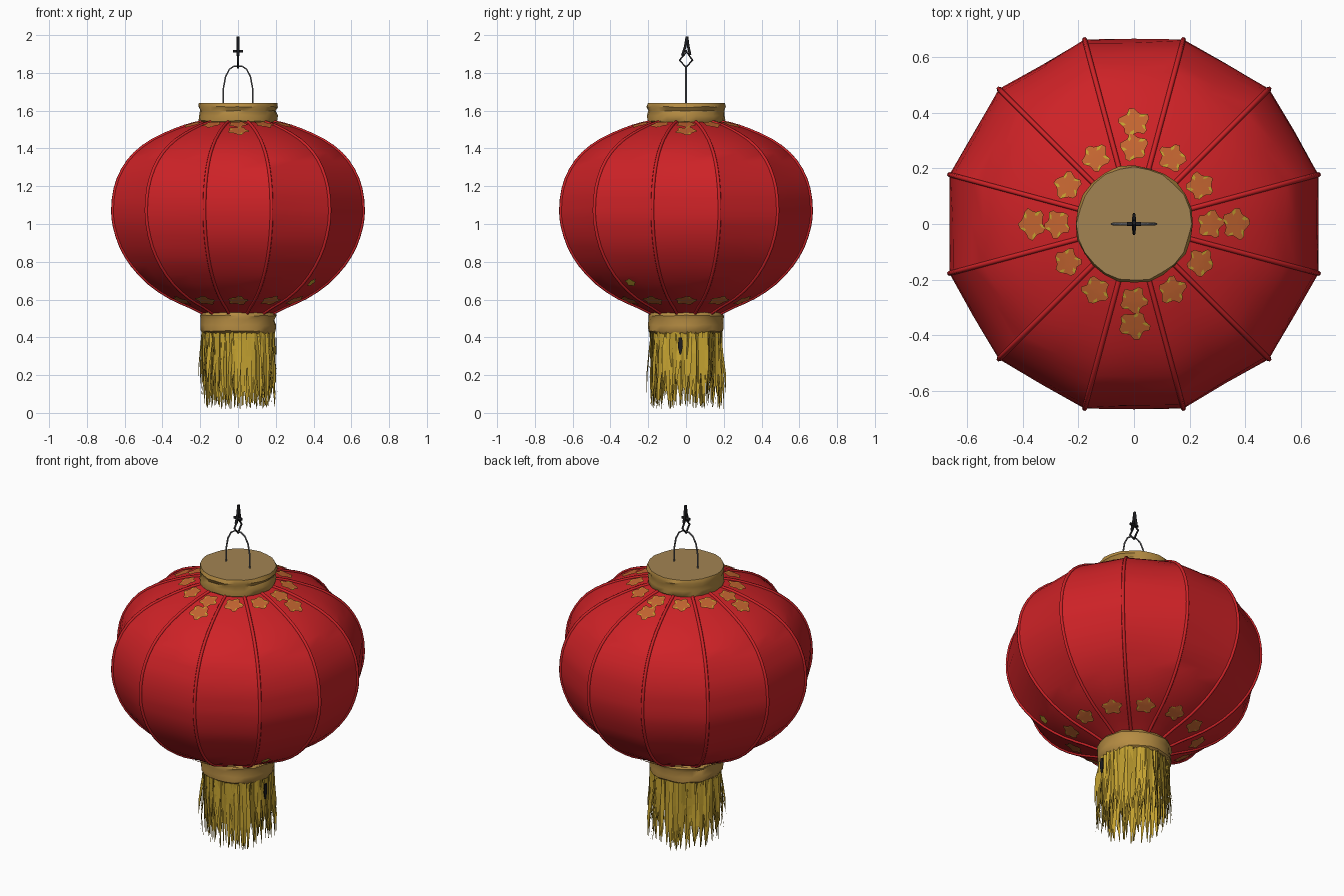
import bpy, bmesh, math, random
from mathutils import Vector

random.seed(7)
cube = bpy.data.objects.get("Cube")
if cube:
    bpy.data.objects.remove(cube)


def material(name, r, g, b):
    m = bpy.data.materials.new(name)
    m.use_nodes = True
    m.diffuse_color = (r, g, b, 1)
    bsdf = m.node_tree.nodes["Principled BSDF"]
    bsdf.inputs["Base Color"].default_value = (r, g, b, 1)
    bsdf.inputs["Roughness"].default_value = 0.7
    return m


RED = material("lantern red", 0.62, 0.016, 0.02)
GOLD = material("band gold", 0.46, 0.26, 0.055)
TAN = material("lid tan", 0.36, 0.23, 0.085)
YELLOW = material("tassel yellow", 0.55, 0.36, 0.03)
ORANGE = material("leaf orange", 0.55, 0.13, 0.03)
GREY = material("wire grey", 0.16, 0.16, 0.17)
BLACK = material("hook black", 0.012, 0.012, 0.014)


def finish(name, bm, mats, angle=None):
    mesh = bpy.data.meshes.new(name)
    bm.to_mesh(mesh)
    bm.free()
    for m in mats:
        mesh.materials.append(m)
    ob = bpy.data.objects.new(name, mesh)
    bpy.context.collection.objects.link(ob)
    if angle:
        bpy.ops.object.select_all(action="DESELECT")
        ob.select_set(True)
        bpy.context.view_layer.objects.active = ob
        bpy.ops.object.shade_smooth_by_angle(angle=math.radians(angle))
    return ob


def loft(bm, rings):
    """Skin closed rings of points, listed from bottom to top."""
    rows = [[bm.verts.new(p) for p in ring] for ring in rings]
    n = len(rows[0])
    for lo, hi in zip(rows, rows[1:]):
        for i in range(n):
            j = (i + 1) % n
            bm.faces.new((lo[i], lo[j], hi[j], hi[i]))
    return rows


def wire(name, paths, radius, mat, cyclic=False):
    cu = bpy.data.curves.new(name, "CURVE")
    cu.dimensions = "3D"
    cu.bevel_depth = radius
    cu.bevel_resolution = 1
    cu.use_fill_caps = True
    for path in paths:
        sp = cu.splines.new("POLY")
        sp.points.add(len(path) - 1)
        for pt, p in zip(sp.points, path):
            pt.co = (*p, 1)
        sp.use_cyclic_u = cyclic
    cu.materials.append(mat)
    ob = bpy.data.objects.new(name, cu)
    bpy.context.collection.objects.link(ob)
    return ob


# Side profile of the lantern: distance to panel middle, height
PROFILE = [(0.17, 0.52), (0.25, 0.56), (0.36, 0.61), (0.47, 0.685), (0.56, 0.78),
           (0.62, 0.88), (0.655, 0.99), (0.663, 1.08), (0.65, 1.19), (0.61, 1.29),
           (0.545, 1.375), (0.45, 1.445), (0.33, 1.5), (0.24, 1.53), (0.17, 1.545)]
SIDES = 12
HALF = math.pi / SIDES


def smooth_profile(pts, steps=2):
    out = []
    for i in range(len(pts) - 1):
        p = [Vector(pts[max(0, min(len(pts) - 1, i + k))]) for k in (-1, 0, 1, 2)]
        for s in range(steps):
            t = s / steps
            out.append(p[1] + 0.5 * t * ((p[2] - p[0]) + t * (2 * p[0] - 5 * p[1] + 4 * p[2] - p[3]
                       + t * (3 * (p[1] - p[2]) + p[3] - p[0]))))
    return out + [Vector(pts[-1])]


OUTLINE = smooth_profile(PROFILE)


def polar(r, a, z):
    return Vector((r * math.cos(a), r * math.sin(a), z))


# Paper body: twelve flat panels, slightly rumpled along their middles
rings = []
for a, z in OUTLINE:
    ring = []
    for i in range(SIDES * 2):
        corner = i % 2
        r = a / math.cos(HALF) if corner else a
        if not corner and a > 0.5:
            r += random.uniform(-0.006, 0.004)
        ring.append(polar(r, i * HALF, z))
    rings.append(ring)
bm = bmesh.new()
loft(bm, rings)
finish("paper_body", bm, [RED], 22)

# Ribs along the panel corners
wire("ribs", [[polar(a / math.cos(HALF), (2 * k + 1) * HALF, z) for a, z in OUTLINE]
              for k in range(SIDES)], 0.009, RED)


# Leaf ornaments lying on the panels
def surface_z(dist, top):
    for (a0, z0), (a1, z1) in zip(OUTLINE, OUTLINE[1:]):
        if (z0 > 1.1) == top and min(a0, a1) <= dist <= max(a0, a1):
            return z0 + (z1 - z0) * (dist - a0) / (a1 - a0)
    return PROFILE[-1][1] if top else PROFILE[0][1]


def leaf(bm, angle, dist, wide, tall, top, shift=0.0, tips=True):
    n = 20
    side = 1 if top else -1

    def place(u, v):
        d = dist + v
        z = surface_z(d, top) + side * 0.009
        return Vector((d * math.cos(angle) - u * math.sin(angle),
                       d * math.sin(angle) + u * math.cos(angle), z))

    rows = []
    for scale in (0.35, 0.7, 1.0):
        row = []
        for i in range(n):
            t = 2 * math.pi * i / n
            k = scale * ((1.0 if i % 4 < 2 else 0.78) + random.uniform(-0.06, 0.06))
            row.append(bm.verts.new(place(shift + wide * k * math.cos(t), tall * k * math.sin(t))))
        rows.append(row)
    hub = bm.verts.new(place(shift, 0))
    for i in range(n):
        j = (i + 1) % n
        bm.faces.new((hub, rows[0][i], rows[0][j]))
        for r, (lo, hi) in enumerate(zip(rows, rows[1:])):
            f = bm.faces.new((lo[i], hi[i], hi[j], lo[j]))
            f.material_index = int(tips and r == 1 and i % 4 == 3)


bm = bmesh.new()
for k in range(SIDES):
    ang = 2 * k * HALF
    leaf(bm, ang, 0.275, 0.052, 0.05, True)
    if k % 3 == 0:
        leaf(bm, ang, 0.365, 0.058, 0.05, True)
    leaf(bm, ang, 0.345, 0.058, 0.045, False)
finish("leaf_ornaments", bm, [ORANGE, YELLOW], 30)
bm = bmesh.new()
leaf(bm, -2 * HALF, 0.485, 0.03, 0.022, False, -0.06, False)
finish("stray_gold_leaf", bm, [YELLOW], 30)


# Gold collars above and below the body, with rumpled cloth sides
def collar(name, profile, lid_z):
    bm = bmesh.new()
    n = 24
    rows = loft(bm, [[polar(r + random.uniform(-0.005, 0.004), 2 * math.pi * i / n,
                            z + random.uniform(-0.004, 0.004) * (z != lid_z)) for i in range(n)]
                     for r, z in profile])
    bm.faces.new(rows[-1]).material_index = 1
    bm.faces.new(rows[0][::-1])
    return finish(name, bm, [GOLD, TAN], 40)


collar("top_collar", [(0.185, 1.525), (0.205, 1.545), (0.208, 1.575), (0.201, 1.6),
                      (0.211, 1.62), (0.205, 1.64)], 1.64)
collar("bottom_collar", [(0.185, 0.42), (0.2, 0.435), (0.202, 0.465), (0.196, 0.495),
                         (0.204, 0.515), (0.19, 0.535)], 0.535)

# Tassel: tapering bent strands in an outer ring and a looser inner ring
bm = bmesh.new()
for count, radius, width in ((105, 0.186, 0.013), (45, 0.14, 0.014)):
    for k in range(count):
        ang = 2 * math.pi * (k + random.uniform(-0.4, 0.4)) / count
        tip = random.choice((0.02, 0.03, 0.05, 0.09, 0.15)) + random.uniform(0, 0.02)
        flare = random.uniform(-0.025, 0.03)
        sway = random.uniform(-0.12, 0.12)
        twist = random.uniform(-0.7, 0.7)
        rows = []
        for t, w in ((0, 0.8), (0.35, 1.0), (0.7, 0.75), (1, 0.12)):
            a = ang + sway * t * t
            c = polar(radius + random.uniform(-0.006, 0.006) + flare * t, a, 0.43 + (tip - 0.43) * t)
            across = polar(width * w, a + math.pi / 2 + twist, 0)
            rows.append((bm.verts.new(c - across), bm.verts.new(c + across)))
        for (a0, a1), (b0, b1) in zip(rows, rows[1:]):
            bm.faces.new((a0, b0, b1, a1))
finish("tassel_strands", bm, [YELLOW])

# Small dark tag among the strands
bm = bmesh.new()
loft(bm, [[Vector((0.2 + x, -0.03 + y * w, z)) for x, y in ((-1e-3, -1), (4e-3, -1), (4e-3, 1), (-1e-3, 1))]
          for z, w in ((0.31, 0.004), (0.35, 0.013), (0.4, 0.009))])
finish("dark_tag", bm, [BLACK])

# Wire handle, standing on the lid
half = [(0.078, 1.63), (0.077, 1.72), (0.066, 1.78), (0.045, 1.82), (0.02, 1.836)]
arch = [(-x, 0, z) for x, z in half] + [(x, 0, z) for x, z in reversed(half)]
wire("wire_handle", [arch], 0.0045, GREY)

# Hanging hook: diamond ring, stem and crossbar
wire("hook_ring", [[(0, 0, 1.828), (0, 0.034, 1.868), (0, 0.004, 1.91), (0, -0.034, 1.868)]],
     0.006, BLACK, True)
wire("hook_stem", [[(0, -0.02, 1.89), (0, -0.004, 1.94), (0, 0.005, 1.992)],
                   [(0, 0.022, 1.895), (0, 0.012, 1.94), (0, 0.005, 1.992)]], 0.008, BLACK)
wire("hook_crossbar", [[(-0.026, 0, 1.915), (0.026, 0, 1.915)]], 0.008, BLACK)
